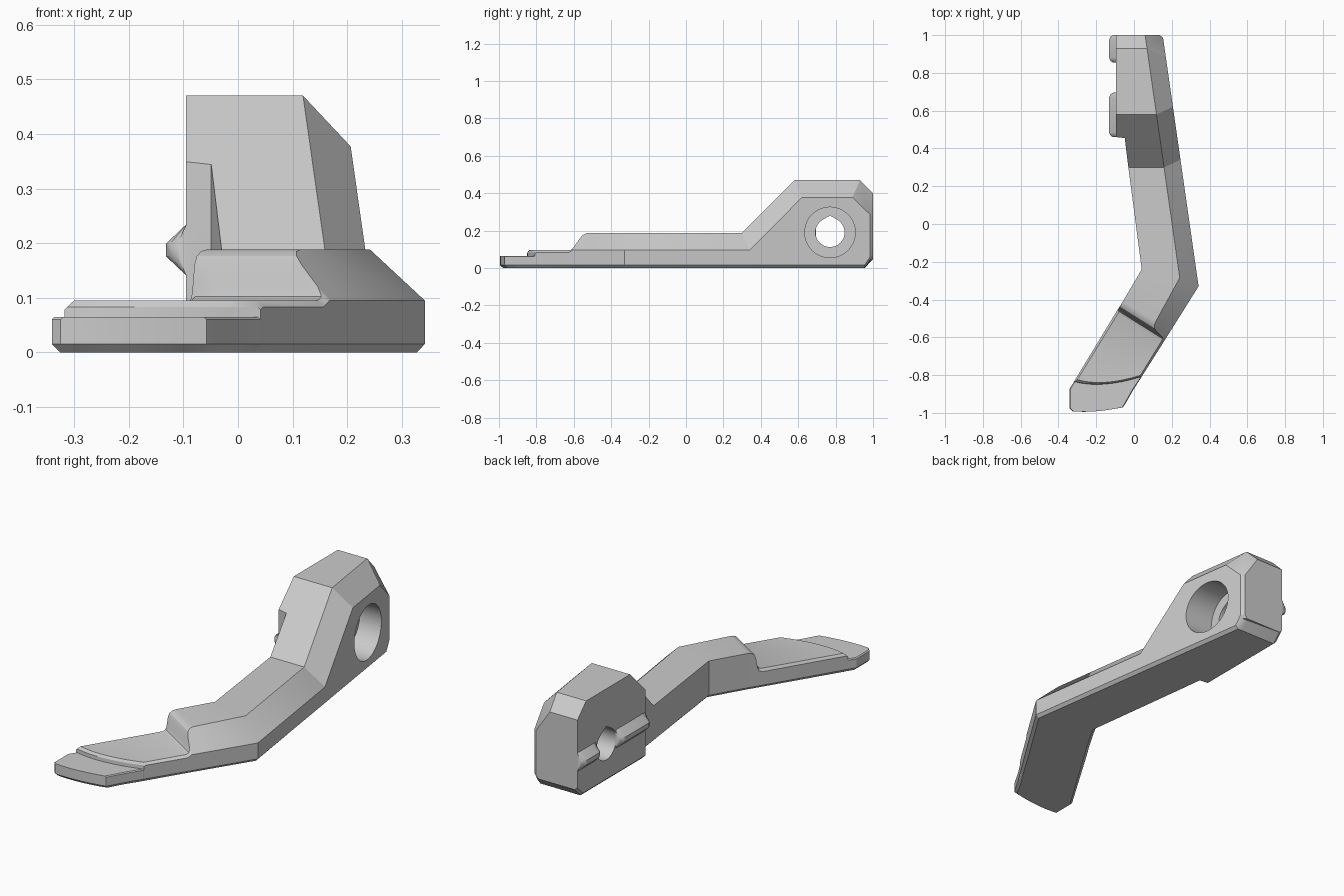
import bpy, bmesh, math
from mathutils import Vector

if "Cube" in bpy.data.objects:
    bpy.data.objects.remove(bpy.data.objects["Cube"])

grey = bpy.data.materials.new("plain_grey")
grey.use_nodes = True
colour = (0.6, 0.6, 0.6, 1)
grey.diffuse_color = colour
grey.node_tree.nodes["Principled BSDF"].inputs["Base Color"].default_value = colour

N = 8          # divisions across the lever
EDGE = 0.015   # chamfer along the underside
CHAMFER = 0.093
V = Vector


def make_object(name, bm):
    bmesh.ops.remove_doubles(bm, verts=bm.verts, dist=0.0005)
    bmesh.ops.recalc_face_normals(bm, faces=bm.faces)
    mesh = bpy.data.meshes.new(name)
    bm.to_mesh(mesh)
    bm.free()
    mesh.materials.append(grey)
    obj = bpy.data.objects.new(name, mesh)
    bpy.context.collection.objects.link(obj)
    return obj


def loft(name, rings, caps):
    """Skin equal-length rings; caps turns one end ring into faces."""
    bm = bmesh.new()
    rows = [[bm.verts.new(p) for p in ring] for ring in rings]
    count = len(rows[0])
    for a, b in zip(rows, rows[1:]):
        for i in range(count):
            j = (i + 1) % count
            bm.faces.new((a[i], a[j], b[j], b[i]))
    for row in (rows[0], rows[-1]):
        for face in caps(row):
            bm.faces.new(face)
    return make_object(name, bm)


def smooth(obj, angle):
    bpy.ops.object.select_all(action="DESELECT")
    obj.select_set(True)
    bpy.context.view_layer.objects.active = obj
    bpy.ops.object.shade_smooth_by_angle(angle=math.radians(angle))


# Lever cross-section
along = V((-0.532, -0.847))
across = V((-0.847, 0.532))


def section(in_low, out_low, out_high, top_out, top_in, z, wall_z,
            lip=0, base=0, edge=EDGE, bulge=0, trim=0):
    e = (out_low - in_low).normalized()
    b0, b1 = in_low + e * edge, out_low - e * edge
    t1 = top_in + (top_out - top_in).normalized() * lip

    def span(p, q, height, shift):
        pts = []
        for i in range(N + 1):
            t = i / N
            xy = p.lerp(q, t) + along * (bulge * 4 * t * (1 - t))
            pts.append((xy.x, xy.y + shift, height))
        return pts

    return (span(b0, b1, base, trim)
            + [(*out_low, base + edge), (*out_high, wall_z)]
            + span(top_out, t1, z, 0)
            + [(*top_in, z - lip), (*in_low, base + edge)])


def lever_caps(r):
    top = N + 3
    for i in range(N):
        yield r[i], r[i + 1], r[top + N - i - 1], r[top + N - i]
    yield r[N], r[N + 1], r[N + 2], r[N + 3]
    yield r[top + N], r[top + N + 1], r[top + N + 2], r[0]


# Straight rear arm and head
def outer(y):
    return V((0.295 - 0.143 * y, y))


def arm(in_x, top_y, wall_y, low_y, z):
    return section(V((in_x, low_y)), outer(low_y), outer(wall_y),
                   outer(top_y) - V((CHAMFER, 0)), V((in_x, top_y)), z, z - CHAMFER)


def back_end(out):
    return section(V((-0.095, 1)), out, out, V((0.059, 1)), V((-0.095, 1)),
                   0.4, 0.285, base=0.045)


rings = [
    back_end(V((0.137, 1))),
    back_end(outer(0.985)),
    arm(-0.095, 0.93, 0.89, 0.955, 0.47),
    arm(-0.095, 0.58, 0.62, 0.58, 0.47),
    arm(-0.095, 0.46, 0.50, 0.46, 0.349),
    arm(-0.049, 0.455, 0.495, 0.455, 0.344),
    arm(-0.03, 0.30, 0.34, 0.30, 0.188),
]

# Elbow
bend_in, bend_out = V((0.041, -0.24)), V((0.342, -0.33))
rings.append(section(bend_in, bend_out, bend_out, V((0.242, -0.285)), bend_in, 0.188, 0.095))

# Rounded shoulder dropping to the finger plate
for s, z in ((0.28, 0.188), (0.298, 0.185), (0.312, 0.176), (0.32, 0.16),
             (0.328, 0.12), (0.336, 0.102), (0.35, 0.095)):
    o = bend_out + along * s
    i = o + across * 0.297
    c = max(0.012, z - 0.095)
    rings.append(section(i, o, o, o + across * c, i, z, z - c, lip=0.012 if z < 0.13 else 0))


# Finger plate with a curved step and a thin tip
def plate(i, o, z, lip, bulge, **more):
    i, o = V(i), V(o)
    return section(i, o, o, o + (i - o).normalized() * lip, i, z, z - lip,
                   lip=lip, bulge=bulge, **more)


rings += [
    plate((-0.312, -0.825), (0.046, -0.80), 0.095, 0.012, 0.03),
    plate((-0.318, -0.835), (0.041, -0.808), 0.083, 0.005, 0.03),
    plate((-0.318, -0.836), (0.041, -0.809), 0.065, 0.005, 0.03),
    plate((-0.341, -0.872), (-0.005, -0.88), 0.065, 0.005, 0.025),
    plate((-0.341, -0.975), (-0.045, -0.95), 0.065, 0.005, 0.014),
    plate((-0.325, -0.992), (-0.058, -0.97), 0.065, 0.005, 0.012, trim=EDGE),
    plate((-0.325, -0.992), (-0.058, -0.97), 0.065, 0.005, 0.012, base=EDGE, edge=0),
]
lever = loft("lever_body", rings, lever_caps)


# Pivot hole: wide bore outside, pointed through-hole inside
def bore(name, radius, x0, x1, pointed):
    pts = []
    for k in range(48):
        a = k * 7.5
        r = radius
        if pointed and 60 < a < 120:
            r /= math.cos(math.radians(min(a - 60, 120 - a)))
        a = math.radians(a)
        pts.append((0.77 + r * math.cos(a), 0.19 + r * math.sin(a)))
    cutter = loft(name, [[(x, y, z) for y, z in pts] for x in (x0, x1)], lambda r: [r])
    cutter.hide_render = True
    mod = lever.modifiers.new(name, "BOOLEAN")
    mod.operation, mod.solver, mod.object = "DIFFERENCE", "EXACT", cutter
    bpy.context.view_layer.objects.active = lever
    bpy.ops.object.modifier_apply(modifier=name)
    bpy.data.objects.remove(cutter)


bore("wide_bore", 0.135, 0.045, 0.5, False)
bore("through_hole", 0.078, -0.3, 0.3, True)
smooth(lever, 28)


# Ridges on the inner face of the head
def ridge(name, y0, y1):
    profile = ((0, 0.14), (1, 0.176), (1, 0.199), (0, 0.235))
    ends = ((0, 0.45), (0.008, 0.8), (0.025, 1))
    stations = [(y0 + d, k) for d, k in ends] + [(y1 - d, k) for d, k in reversed(ends)]
    rows = [[(-0.094 - 0.038 * k * p, y, z) for p, z in profile] for y, k in stations]
    smooth(loft(name, rows, lambda r: [r]), 35)


ridge("front_ridge", 0.46, 0.695)
ridge("back_ridge", 0.855, 1.0)
